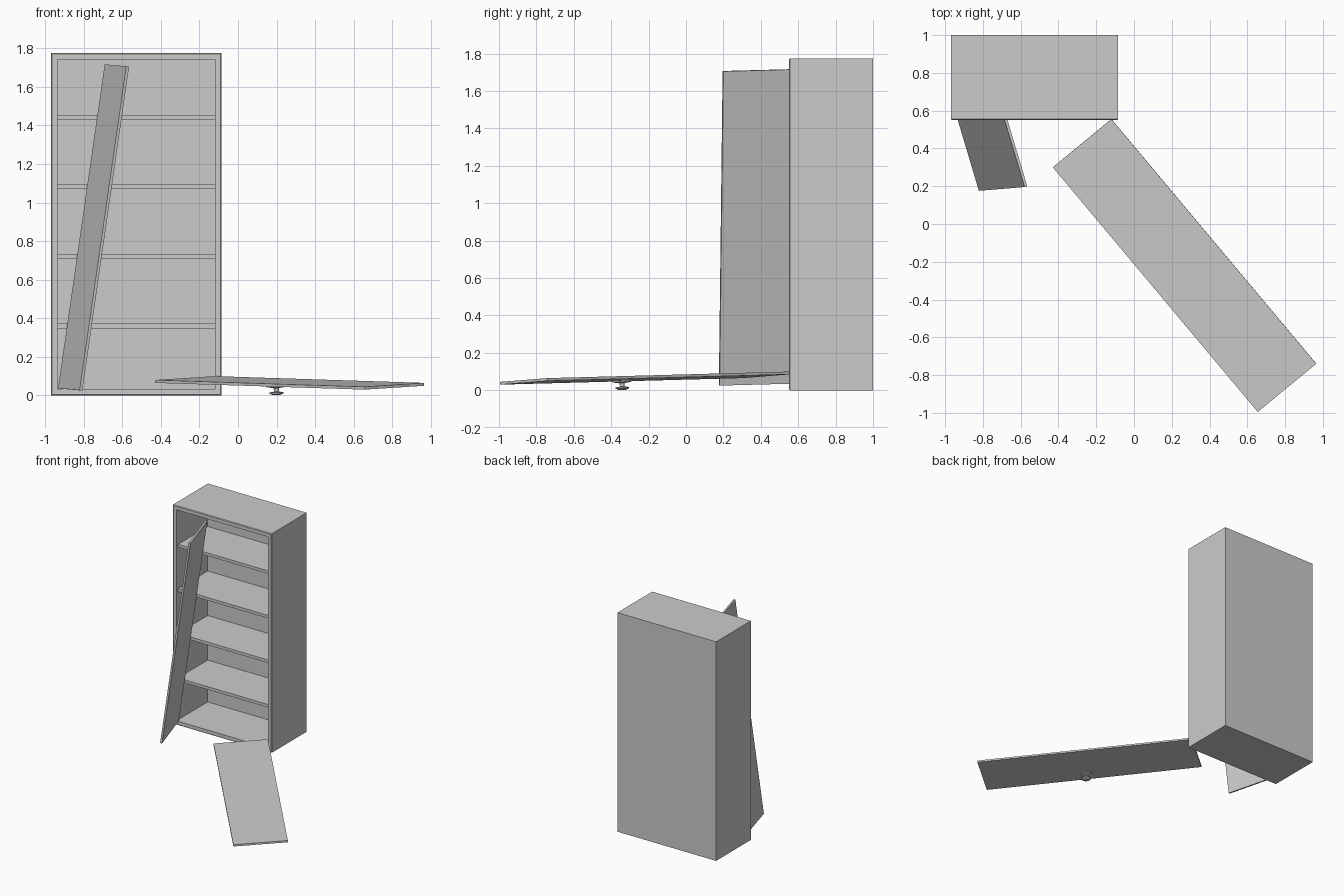
import bpy, bmesh, math
from mathutils import Vector, Matrix

if "Cube" in bpy.data.objects:
    bpy.data.objects.remove(bpy.data.objects["Cube"])

grey = bpy.data.materials.new("plain_grey")
grey.use_nodes = True
COLOUR = (0.6, 0.6, 0.6, 1)
grey.diffuse_color = COLOUR
grey.node_tree.nodes["Principled BSDF"].inputs["Base Color"].default_value = COLOUR


def finish(name, bm):
    bmesh.ops.recalc_face_normals(bm, faces=bm.faces)
    mesh = bpy.data.meshes.new(name)
    bm.to_mesh(mesh)
    bm.free()
    mesh.materials.append(grey)
    obj = bpy.data.objects.new(name, mesh)
    bpy.context.collection.objects.link(obj)
    return obj


def box(lo, hi):
    bm = bmesh.new()
    lo, hi = Vector(lo), Vector(hi)
    size = Matrix.Diagonal((hi - lo).to_4d())
    bmesh.ops.create_cube(bm, size=1, matrix=Matrix.Translation((lo + hi) / 2) @ size)
    return bm


def slab(name, corner, along, across, thickness):
    """Flat board from one corner, two neighbouring corners and a thickness vector."""
    corner = Vector(corner)
    u, v = Vector(along) - corner, Vector(across) - corner
    n = u.cross(v).normalized() * thickness
    bm = bmesh.new()
    bmesh.ops.create_cube(bm, size=1)
    for vert in bm.verts:
        a, b, c = vert.co + Vector((0.5, 0.5, 0.5))
        vert.co = corner + u * a + v * b + n * c
    finish(name, bm)
    return corner, u, v, n


# Cabinet shell: box with chamfered front rim and a hollowed front
X0, X1, Y0, Y1, TOP = -0.97, -0.085, 0.55, 1.0, 1.775
WALL, BACK, RIM = 0.033, 0.05, 0.005
bm = box((X0, Y0, 0), (X1, Y1, TOP))
front_edges = [e for e in bm.edges if all(v.co.y < Y0 + 0.01 for v in e.verts)]
bmesh.ops.bevel(bm, geom=front_edges, offset=RIM, segments=1, affect='EDGES')
bm.normal_update()
front = [f for f in bm.faces if f.normal.y < -0.99]
bmesh.ops.inset_region(bm, faces=front, thickness=WALL - RIM, use_even_offset=True)
cavity = bmesh.ops.extrude_face_region(bm, geom=front)["geom"]
bmesh.ops.delete(bm, geom=front, context='FACES')
bmesh.ops.translate(bm, vec=(0, Y1 - Y0 - BACK, 0),
                    verts=[g for g in cavity if isinstance(g, bmesh.types.BMVert)])
finish("cabinet_shell", bm)

# Shelves, set back to leave room for the doors
for i in range(4):
    z = 0.36 + i * 0.361
    finish(f"shelf_{i + 1}", box((X0 + WALL, Y0 + 0.022, z - 0.012),
                                 (X1 - WALL, Y1 - BACK, z + 0.012)))

# Loose door leaning in the opening
slab("leaning_door", (-0.565, 0.20, 1.705), (-0.807, 0.18, 0.025),
     (-0.677, 0.575, 1.715), -0.015)

# Fallen door lying on its knob
corner, u, v, n = slab("fallen_door", (-0.12, 0.555, 0.10), (0.965, -0.74, 0.065),
                       (-0.43, 0.30, 0.08), 0.015)
if n.z > 0:
    raise ValueError("fallen door must thicken downwards")

# Turned knob on the underside of the fallen door
profile = [(0, 0), (0.05, 0), (0.05, 0.006), (0.014, 0.012), (0.012, 0.03),
           (0.037, 0.034), (0.037, 0.04), (0.018, 0.048), (0, 0.048)]
bm = bmesh.new()
verts = [bm.verts.new((r, 0, z)) for r, z in profile]
edges = [bm.edges.new(pair) for pair in zip(verts, verts[1:])]
bmesh.ops.spin(bm, geom=verts + edges, cent=(0, 0, 0), axis=(0, 0, 1),
               angle=math.tau, steps=24, use_duplicate=False)
bmesh.ops.remove_doubles(bm, verts=bm.verts, dist=0.0001)
turn = Vector((0, 0, 1)).rotation_difference(n).to_matrix().to_4x4()
bm.transform(Matrix.Translation(corner + u * 0.53 + v * 0.83 + n) @ turn)
knob = finish("door_knob", bm)
bpy.ops.object.select_all(action='DESELECT')
knob.select_set(True)
bpy.context.view_layer.objects.active = knob
bpy.ops.object.shade_smooth_by_angle(angle=math.radians(30))
